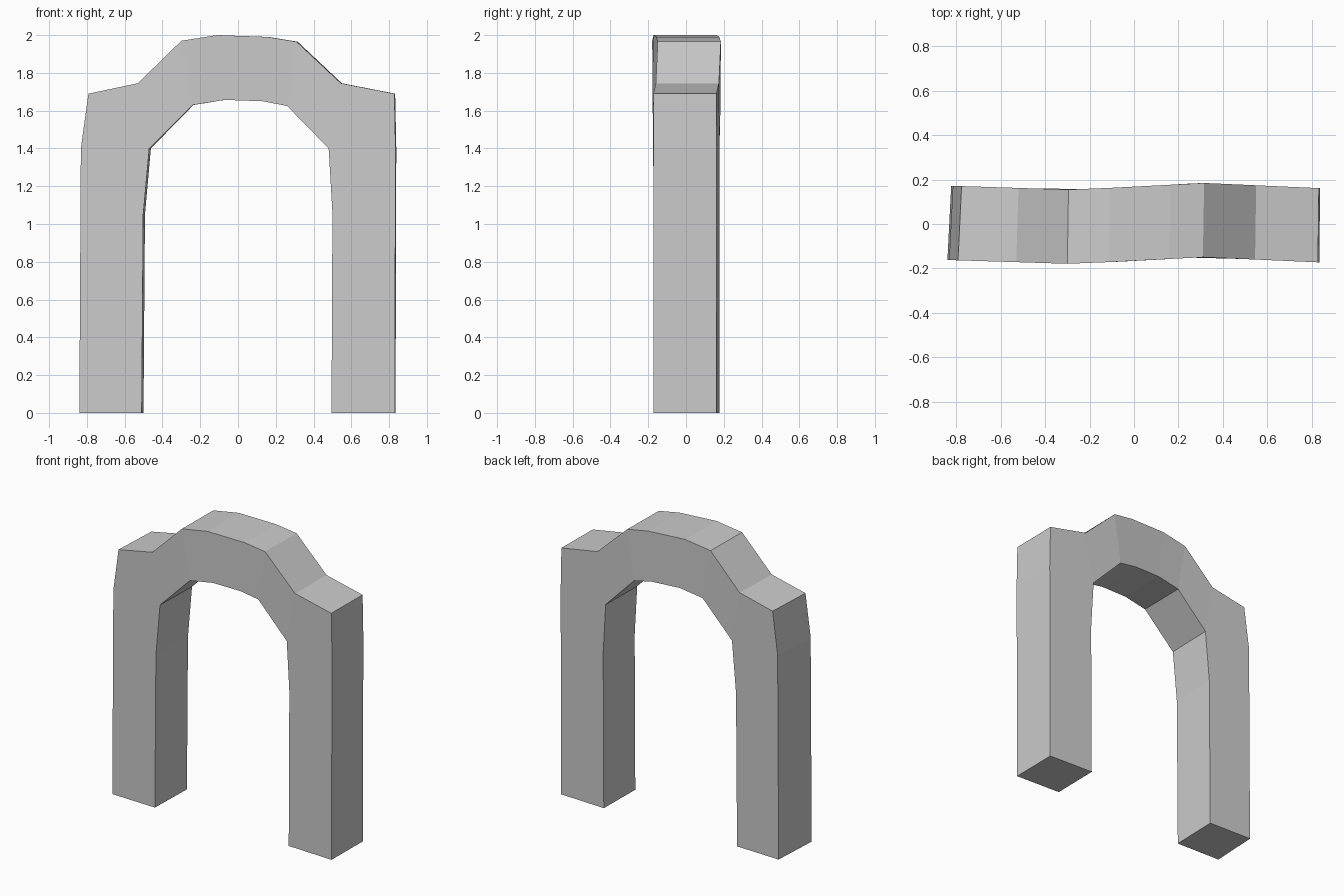
import bpy, bmesh

if "Cube" in bpy.data.objects:
    bpy.data.objects.remove(bpy.data.objects["Cube"])

# Arch cross-sections from left foot to right foot: outer (x, z), inner (x, z)
SECTIONS = [
    ((-.84, 0), (-.51, 0)),
    ((-.832, 1.4), (-.502, 1.05)),
    ((-.792, 1.69), (-.47, 1.4)),
    ((-.53, 1.745), (-.47, 1.4)),
    ((-.30, 1.97), (-.24, 1.63)),
    ((-.11, 2.0), (-.07, 1.657)),
    ((.16, 1.99), (.13, 1.65)),
    ((.31, 1.965), (.26, 1.625)),
    ((.545, 1.745), (.48, 1.4)),
    ((.828, 1.69), (.48, 1.4)),
    ((.834, 1.4), (.50, 1.06)),
    ((.83, 0), (.495, 0)),
]
# Gentle sideways weave: x, centre y, x shift of the back edge
WEAVE = [(-.84, .005, .017), (-.3, -.012, .005), (0, 0, 0),
         (.3, .018, .006), (.84, -.006, .004)]


def weave(x):
    for a, b in zip(WEAVE, WEAVE[1:]):
        if x <= b[0]:
            t = (x - a[0]) / (b[0] - a[0])
            return a[1] + t * (b[1] - a[1]), a[2] + t * (b[2] - a[2])


# Sweep the four-sided section along the arch
bm = bmesh.new()
rings = []
for (ox, oz), (ix, iz) in SECTIONS:
    ring = []
    for x, z, side in ((ox, oz, -1), (ix, iz, -1), (ix, iz, 1), (ox, oz, 1)):
        yc, dx = weave(x)
        ring.append(bm.verts.new((x + (dx if side > 0 else 0), yc + side * .167, z)))
    rings.append(ring)
for a, b in zip(rings, rings[1:]):
    for i in range(4):
        j = (i + 1) % 4
        bm.faces.new((a[i], a[j], b[j], b[i]))
# Feet undersides
bm.faces.new(rings[0])
bm.faces.new(rings[-1])
bmesh.ops.remove_doubles(bm, verts=bm.verts, dist=.0005)
bmesh.ops.recalc_face_normals(bm, faces=bm.faces)
mesh = bpy.data.meshes.new("stone_arch")
bm.to_mesh(mesh)
bm.free()
arch = bpy.data.objects.new("stone_arch", mesh)
bpy.context.collection.objects.link(arch)
